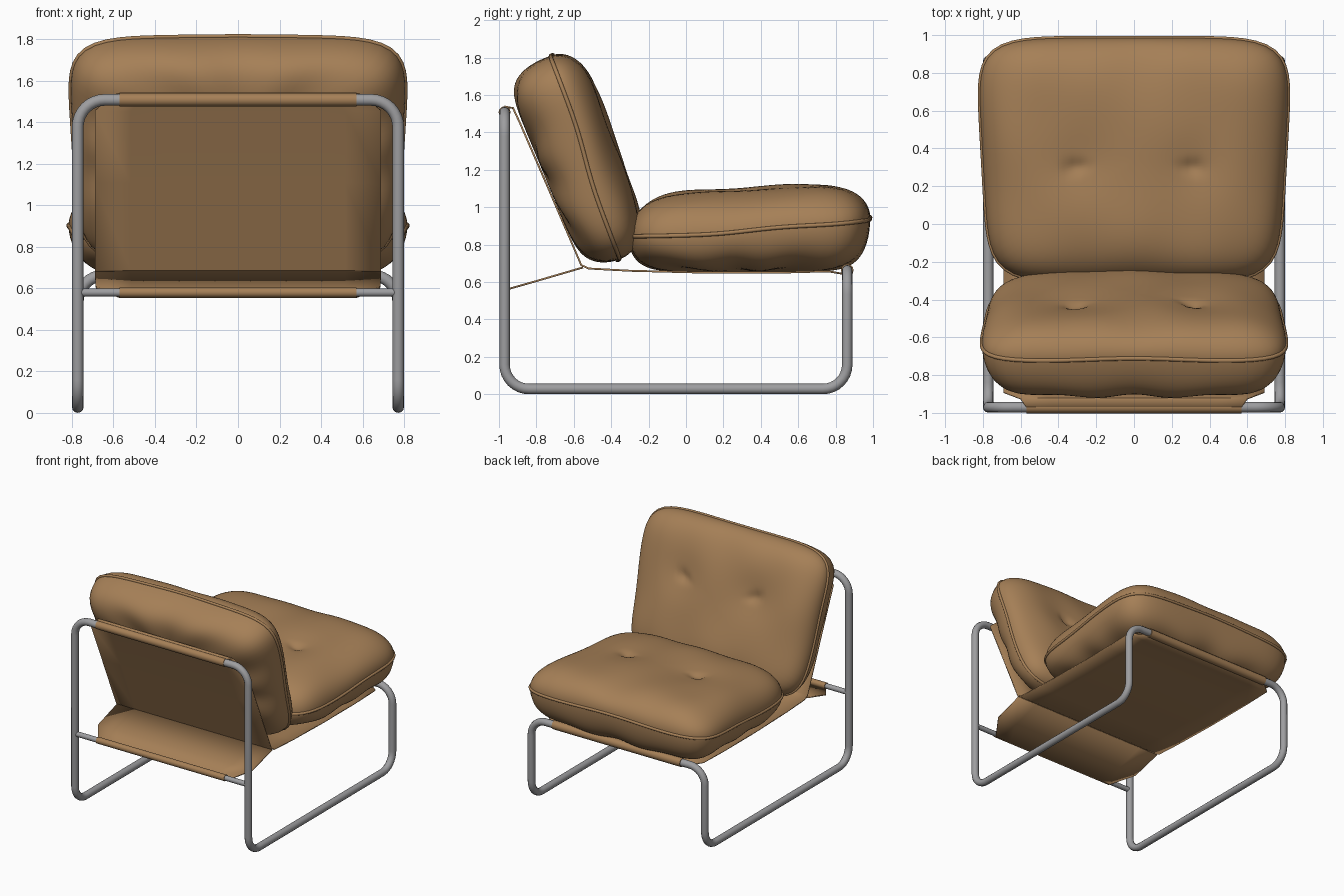
import bpy, bmesh, math
from mathutils import Vector

if "Cube" in bpy.data.objects:
    bpy.data.objects.remove(bpy.data.objects["Cube"])


def material(name, rgb):
    m = bpy.data.materials.new(name)
    m.diffuse_color = (*rgb, 1)
    m.use_nodes = True
    m.node_tree.nodes["Principled BSDF"].inputs["Base Color"].default_value = m.diffuse_color
    return m


LEATHER = material("tan leather", (0.38, 0.215, 0.095))
STEEL = material("grey steel", (0.34, 0.34, 0.35))


def add_mesh(name, mesh, mat, angle=50):
    ob = bpy.data.objects.new(name, mesh)
    bpy.context.collection.objects.link(ob)
    mesh.materials.clear()
    mesh.materials.append(mat)
    bpy.ops.object.select_all(action='DESELECT')
    ob.select_set(True)
    bpy.context.view_layer.objects.active = ob
    bpy.ops.object.shade_smooth_by_angle(angle=math.radians(angle))
    return ob


def fillet(points, r, steps=8):
    """Round every corner of a closed polyline."""
    out = []
    for i, p in enumerate(points):
        p = Vector(p)
        a = (Vector(points[i - 1]) - p).normalized() * r
        b = (Vector(points[(i + 1) % len(points)]) - p).normalized() * r
        for k in range(steps + 1):
            t = math.pi / 2 * k / steps
            out.append(p + a * (1 - math.sin(t)) + b * (1 - math.cos(t)))
    return out


def tube(name, points, radius, mat, closed=False):
    cu = bpy.data.curves.new(name, 'CURVE')
    cu.dimensions = '3D'
    cu.bevel_depth = radius
    cu.bevel_resolution = 4
    cu.use_fill_caps = True
    sp = cu.splines.new('POLY')
    sp.points.add(len(points) - 1)
    for q, p in zip(sp.points, points):
        q.co = (*p, 1)
    sp.use_cyclic_u = closed
    tmp = bpy.data.objects.new(name + "_path", cu)
    bpy.context.collection.objects.link(tmp)
    bpy.context.view_layer.update()
    dg = bpy.context.evaluated_depsgraph_get()
    mesh = bpy.data.meshes.new_from_object(tmp.evaluated_get(dg))
    bpy.data.objects.remove(tmp)
    return add_mesh(name, mesh, mat)


# Bent tube frame: one continuous loop
X, YB, YF, ZT, ZF, R = 0.772, -0.97, 0.862, 1.508, 0.663, 0.028
loop = [(-X, YB, ZT), (X, YB, ZT), (X, YB, R), (X, YF, R),
        (X, YF, ZF), (-X, YF, ZF), (-X, YF, R), (-X, YB, R)]
tube("frame", fillet(loop, 0.13), R, STEEL, True)
tube("lower_back_bar", [(-X, YB, 0.58), (X, YB, 0.58)], 0.02, STEEL)

# Leather sleeves around the three cross bars
for name, y, z, r in (("top_sleeve", YB, ZT, 0.032), ("front_sleeve", YF, ZF, 0.034),
                      ("lower_sleeve", YB, 0.58, 0.025)):
    tube(name, [(-0.57, y, z), (0.57, y, z)], r, LEATHER)


def sheet(name, profile, thick=0.01):
    """Sling panel from rows of (y, z, half width)."""
    bm = bmesh.new()
    cols = 8
    rows = [[bm.verts.new((w * (2 * i / cols - 1), y, z)) for i in range(cols + 1)]
            for y, z, w in profile]
    for a, b in zip(rows, rows[1:]):
        for i in range(cols):
            bm.faces.new((a[i], a[i + 1], b[i + 1], b[i]))
    bmesh.ops.recalc_face_normals(bm, faces=bm.faces)
    mesh = bpy.data.meshes.new(name)
    bm.to_mesh(mesh)
    bm.free()
    ob = add_mesh(name, mesh, LEATHER, 30)
    mod = ob.modifiers.new("thickness", 'SOLIDIFY')
    mod.thickness = thick
    mod.offset = 0
    return ob


# Sling under the cushions and the strap pulling it back
sheet("sling", [(-0.97, 1.538, 0.57), (-0.925, 1.53, 0.6), (-0.89, 1.455, 0.69),
                (-0.74, 1.11, 0.69), (-0.56, 0.69, 0.69), (-0.52, 0.672, 0.69),
                (-0.3, 0.66, 0.69), (0.1, 0.65, 0.69), (0.5, 0.65, 0.69),
                (0.76, 0.657, 0.69), (0.86, 0.64, 0.58)])
sheet("sling_strap", [(-0.965, 0.558, 0.57), (-0.8, 0.605, 0.685), (-0.55, 0.678, 0.69)])


def cushion(name, hw, hl, taper, top, bottom, place, tufts):
    """Pillow in two halves that meet at a piped seam."""
    SEG, RINGS, N = 112, 26, 6

    def point(ang, r, side):
        c, s = math.cos(ang), math.sin(ang)
        # ray through a stretched superellipse
        k = r / (abs(c) ** N + abs(s) ** N) ** (1 / N)
        a, b = c * k, s * k
        x, y = a * hw * (1 + taper * b), b * hl
        power = 5 if side > 0 else 8
        f = math.sqrt(max(0, 1 - r ** power))
        h = (top(b) if side > 0 else bottom(b)) * f
        if side > 0:
            # soft wrinkles and button dents
            h += f * 0.009 * (math.sin(7 * x + 3 * y) * math.sin(6 * y + 1) + math.sin(15 * x - 4 * y) * 0.5 * r)
            for tx, ty in tufts:
                d2 = (x - tx) ** 2 + (y - ty) ** 2
                h -= 0.03 * math.exp(-d2 / 0.0018) + 0.022 * math.exp(-d2 / 0.025)
        else:
            h += f * r * 0.012 * (math.sin(11 * ang) - 1)
        wave = 0.007 * math.sin(5 * ang) * r ** 4
        return Vector(place(x, y, h * side + wave, b))

    bm = bmesh.new()
    angs = [2 * math.pi * i / SEG for i in range(SEG)]
    seam = [bm.verts.new(point(t, 1, 1)) for t in angs]
    for side in (1, -1):
        centre = bm.verts.new(point(0, 0, side))
        prev = None
        for j in range(1, RINGS + 1):
            r = math.sin(math.pi / 2 * j / RINGS)
            ring = seam if j == RINGS else [bm.verts.new(point(t, r, side)) for t in angs]
            for i in range(SEG):
                n = (i + 1) % SEG
                f = (centre, ring[i], ring[n]) if prev is None else (prev[i], ring[i], ring[n], prev[n])
                bm.faces.new(f if side > 0 else f[::-1])
            prev = ring
    bmesh.ops.recalc_face_normals(bm, faces=bm.faces)
    mesh = bpy.data.meshes.new(name)
    bm.to_mesh(mesh)
    bm.free()
    add_mesh(name, mesh, LEATHER, 60)
    tube(name + "_piping", [point(t, 1.0, 1) for t in angs], 0.011, LEATHER, True)


# Seat cushion: seam rises towards the front
def seam_z(b):
    return 0.875 + 0.04 * b + 0.025 * max(b, 0) ** 4


cushion("seat_cushion", 0.80, 0.645, 0.045,
        lambda b: 1.105 + 0.035 * b - seam_z(b), lambda b: seam_z(b) - 0.655,
        lambda x, y, h, b: (x, 0.34 + y, seam_z(b) + h),
        [(-0.31, -0.04), (0.31, -0.04)])

# Back cushion: leaning backwards
UP = Vector((0, -0.311, 0.950))
OUT = Vector((0, 0.950, 0.311))
MID = Vector((0, -0.54, 1.265))


def place_back(x, y, h, b):
    return MID + Vector((x, 0, 0)) + UP * y + OUT * h


cushion("back_cushion", 0.79, 0.575, 0.045,
        lambda b: 0.185 - 0.01 * b, lambda b: 0.238 + 0.045 * b,
        place_back, [(-0.31, 0.12), (0.31, 0.12)])
